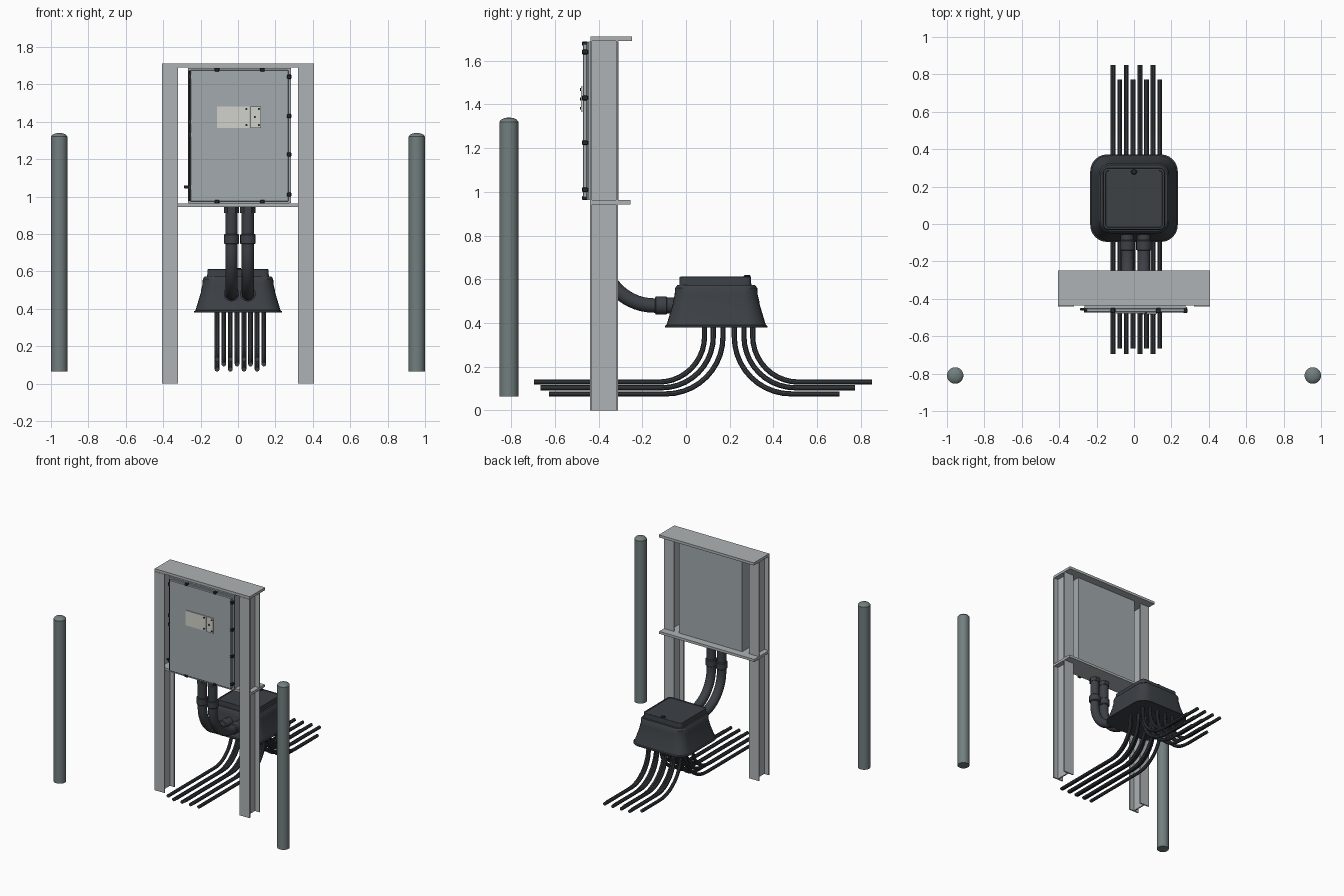
import bpy, bmesh
from math import sin, cos, pi, radians
from mathutils import Vector

if "Cube" in bpy.data.objects:
    bpy.data.objects.remove(bpy.data.objects["Cube"])


def material(name, rgb):
    m = bpy.data.materials.new(name)
    m.diffuse_color = (*rgb, 1)
    m.use_nodes = True
    m.node_tree.nodes["Principled BSDF"].inputs["Base Color"].default_value = m.diffuse_color
    return m


STEEL = material("galvanised_steel", (0.42, 0.45, 0.46))
PAINT = material("cabinet_paint", (0.36, 0.40, 0.42))
DARK = material("dark_plastic", (0.045, 0.052, 0.06))
BLACK = material("black_hardware", (0.02, 0.022, 0.025))
LABEL = material("pale_plate", (0.65, 0.65, 0.6))
POST = material("bollard_grey", (0.17, 0.21, 0.21))


def finish(name, bm, mat, smooth=False):
    bmesh.ops.recalc_face_normals(bm, faces=bm.faces)
    me = bpy.data.meshes.new(name)
    bm.to_mesh(me)
    bm.free()
    ob = bpy.data.objects.new(name, me)
    bpy.context.collection.objects.link(ob)
    me.materials.append(mat)
    if smooth:
        bpy.ops.object.select_all(action='DESELECT')
        ob.select_set(True)
        bpy.context.view_layer.objects.active = ob
        bpy.ops.object.shade_smooth_by_angle(angle=radians(35))
    return ob


def box(name, x, y, z, mat, bevel=0):
    bm = bmesh.new()
    bmesh.ops.create_cube(bm, size=1)
    for v in bm.verts:
        v.co = Vector([(r[0] + r[1]) / 2 + c * (r[1] - r[0]) for c, r in zip(v.co, (x, y, z))])
    if bevel:
        bmesh.ops.bevel(bm, geom=bm.edges[:], offset=bevel, segments=1, affect='EDGES')
    return finish(name, bm, mat)


def loft(name, rings, mat, smooth=True):
    bm = bmesh.new()
    loops = [[bm.verts.new(p) for p in ring] for ring in rings]
    for a, b in zip(loops, loops[1:]):
        for i in range(len(a)):
            j = (i + 1) % len(a)
            bm.faces.new((a[i], a[j], b[j], b[i]))
    bm.faces.new(loops[0][::-1])
    bm.faces.new(loops[-1])
    return finish(name, bm, mat, smooth)


def tube(name, x, path, mat, sides=16):
    """Sweep a circle along (y, z, radius) points lying in the plane x."""
    rings = []
    for i, (y, z, r) in enumerate(path):
        a, b = path[max(i - 1, 0)], path[min(i + 1, len(path) - 1)]
        t = Vector((0, b[0] - a[0], b[1] - a[1])).normalized()
        n = Vector((0, -t.z, t.y))
        c = Vector((x, y, z))
        rings.append([c + r * (cos(k) * Vector((1, 0, 0)) + sin(k) * n)
                      for k in (2 * pi * s / sides for s in range(sides))])
    return loft(name, rings, mat)


def lathe(name, x, y, profile, mat, sides=24):
    return loft(name, [[(x + r * cos(2 * pi * s / sides), y + r * sin(2 * pi * s / sides), z)
                        for s in range(sides)] for r, z in profile], mat)


def rounded_square(half, rad, z, cy=0.138, seg=6):
    pts = []
    for q in range(4):
        sx, sy = [(1, 1), (-1, 1), (-1, -1), (1, -1)][q]
        for k in range(seg + 1):
            a = pi / 2 * (q + k / seg)
            pts.append((sx * (half - rad) + rad * cos(a), cy + sy * (half - rad) + rad * sin(a), z))
    return pts


# Bollards with shallow domed tops
for side in (-1, 1):
    lathe("bollard", side * 0.956, -0.81,
          [(0.044, 0.064), (0.044, 1.32), (0.036, 1.33), (0.022, 1.337), (0.004, 1.34)], POST)

# H-section posts
H = [(-.0425, -.44), (.0425, -.44), (.0425, -.43), (.005, -.43), (.005, -.32), (.0425, -.32),
     (.0425, -.31), (-.0425, -.31), (-.0425, -.32), (-.005, -.32), (-.005, -.43), (-.0425, -.43)]
for side in (-1, 1):
    loft("frame_post", [[(side * 0.3635 + x, y, z) for x, y in H] for z in (0, 1.69)], STEEL, False)

# Cross plates
box("top_plate", (-.406, .406), (-.437, -.248), (1.69, 1.71), STEEL)
box("middle_plate", (-.406, .406), (-.429, -.253), (.943, .962), STEEL)

# Cabinet body, flange and door
box("cabinet_body", (-.265, .275), (-.445, -.308), (.963, 1.688), PAINT)
box("cabinet_flange", (-.267, .283), (-.453, -.443), (.964, 1.686), PAINT)
box("cabinet_door", (-.254, .27), (-.472, -.451), (.972, 1.677), PAINT, 0.004)
tube("hinge_rod", -.26, [(-.463, .975, .005), (-.463, 1.675, .005)], BLACK, 8)

# Door clamps around three sides, hinges and padlock tab on the left
for z in (1.64, 1.43, 1.225, 1.01):
    box("side_clamp", (.262, .285), (-.476, -.448), (z - .011, z + .011), BLACK, 0.003)
for x in (-.113, .13):
    for z in (.972, 1.678):
        box("edge_clamp", (x - .013, x + .013), (-.476, -.448), (z - .009, z + .009), BLACK, 0.003)
for z in (1.64, 1.40, 1.33, 1.05):
    box("hinge", (-.268, -.252), (-.472, -.452), (z - .012, z + .012), BLACK)
box("lock_tab", (-.288, -.262), (-.462, -.45), (1.042, 1.06), BLACK, 0.003)

# Pale plate with latch cover and screws
box("door_plate", (-.112, .062), (-.478, -.47), (1.367, 1.482), LABEL)
box("latch_cover", (.066, .122), (-.481, -.47), (1.367, 1.482), LABEL)
for x, z in ((.045, 1.468), (.045, 1.382), (.09, 1.425), (.112, 1.468), (.112, 1.382)):
    tube("plate_screw", x, [(-.47, z, .006), (-.485, z, .006)], BLACK, 8)

# Conduits from the middle plate into the junction chamber
YV, ZH, R = -.385, .48, .24
for x in (-.035, .053):
    arc = [(YV + R - R * cos(a), ZH + R - R * sin(a), .033)
           for a in (pi / 2 * k / 14 for k in range(15))]
    tube("conduit", x, [(YV, .945, .033)] + arc + [(.0, ZH, .033)], DARK, 20)
    tube("conduit_nut", x, [(YV, .945, .041), (YV, .912, .041)], DARK, 6)
    tube("conduit_collar", x, [(YV, .80, .036), (YV, .795, .041), (YV, .75, .041), (YV, .745, .036)], DARK, 20)
    tube("conduit_coupling", x, [(-.142, ZH, .035), (-.138, ZH, .041), (-.09, ZH, .041), (-.086, ZH, .035)], DARK, 20)
    tube("conduit_sleeve", x, [(-.09, ZH, .036), (0, ZH, .036)], DARK, 20)

# Flared junction chamber and raised lid
BODY = [(.234, .09, .38), (.234, .09, .387), (.227, .088, .392), (.199, .075, .485), (.197, .075, .50),
        (.19, .07, .53), (.188, .065, .56), (.178, .055, .573)]
loft("chamber_body", [rounded_square(h, r, z) for h, r, z in BODY], DARK)
LID = [(.165, .025, .57), (.163, .025, .61), (.158, .022, .613), (.153, .02, .613), (.151, .02, .609)]
loft("chamber_lid", [rounded_square(h, r, z, .134) for h, r, z in LID], DARK)
lathe("lid_bolt", 0, .28, [(.016, .605), (.016, .616), (.012, .619)], BLACK, 12)

# Buried cables: three nested layers, swept forward and mirrored to the rear
OUTER = (-.112, -.041, .032, .102)
INNER = (-.076, -.005, .067, .138)
LAYERS = [(OUTER, .11, .13, .21, .695, .85), (INNER, .07, .104, .235, .665, .772),
          (OUTER, .026, .076, .26, .627, .702)]
CY = .195
for xs, off, z, r, front, rear in LAYERS:
    for sign, end in ((-1, front), (1, rear)):
        y0 = CY + sign * off
        arc = [(y0 + sign * r * (1 - cos(a)), z + r - r * sin(a), .0125)
               for a in (pi / 2 * k / 10 for k in range(11))]
        for x in xs:
            tube("cable", x, [(y0, .40, .0125)] + arc + [(sign * end, z, .0125)], DARK, 10)
